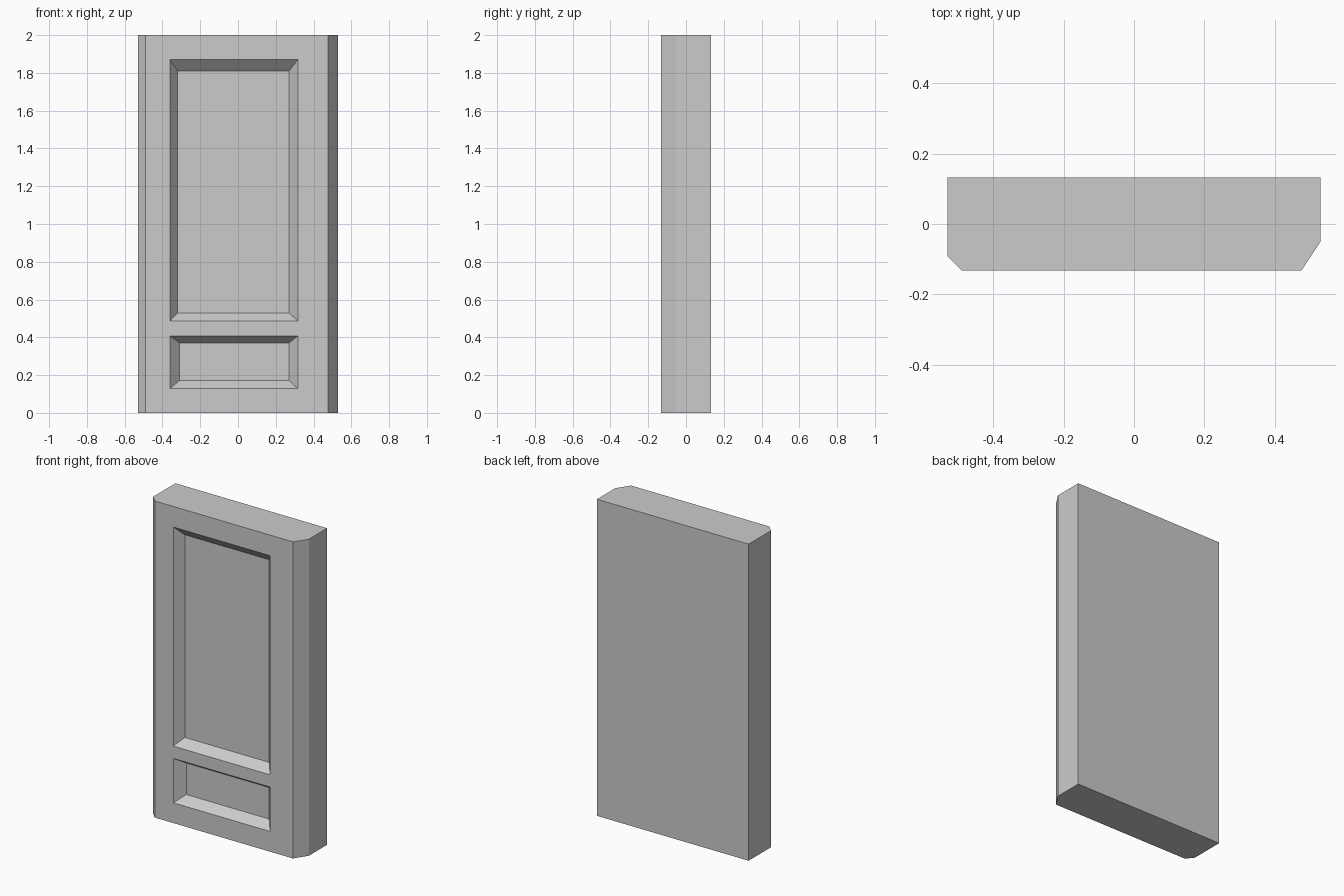
import bpy
import bmesh

FRONT, BACK, HEIGHT, DEPTH = -0.132, 0.132, 2.0, 0.057

cube = bpy.data.objects.get("Cube")
if cube:
    bpy.data.objects.remove(cube, do_unlink=True)

grey = bpy.data.materials.new("plain_grey")
grey.use_nodes = True
colour = (0.6, 0.6, 0.6, 1)
grey.diffuse_color = colour
grey.node_tree.nodes["Principled BSDF"].inputs["Base Color"].default_value = colour


def loft(name, rings):
    """Closed solid through a list of matching rings of points."""
    bm = bmesh.new()
    loops = [[bm.verts.new(p) for p in ring] for ring in rings]
    bm.faces.new(loops[0])
    bm.faces.new(loops[-1])
    for a, b in zip(loops, loops[1:]):
        for i in range(len(a)):
            j = (i + 1) % len(a)
            bm.faces.new((a[i], a[j], b[j], b[i]))
    bmesh.ops.recalc_face_normals(bm, faces=bm.faces)
    mesh = bpy.data.meshes.new(name)
    bm.to_mesh(mesh)
    bm.free()
    mesh.materials.append(grey)
    obj = bpy.data.objects.new(name, mesh)
    bpy.context.scene.collection.objects.link(obj)
    return obj


def rectangle(x0, x1, z0, z1, y):
    return [(x0, y, z0), (x1, y, z0), (x1, y, z1), (x0, y, z1)]


# Door slab with unequal chamfers on its front corners
outline = [(-0.53, BACK), (-0.53, -0.092), (-0.489, FRONT),
           (0.476, FRONT), (0.53, -0.05), (0.53, BACK)]
slab = loft("door_slab", [[(x, y, z) for x, y in outline] for z in (0, HEIGHT)])

# Recessed panels with sloping sides: outer and inner edges as x0, x1, z0, z1
panels = {
    "upper_panel": ((-0.36, 0.317, 0.486, 1.87), (-0.319, 0.27, 0.53, 1.81)),
    "lower_panel": ((-0.36, 0.317, 0.128, 0.408), (-0.309, 0.27, 0.172, 0.371)),
}
for name, (outer, inner) in panels.items():
    cutter = loft(name + "_cutter", [rectangle(*outer, FRONT - 0.1),
                                     rectangle(*outer, FRONT),
                                     rectangle(*inner, FRONT + DEPTH)])
    cutter.hide_render = True
    cut = slab.modifiers.new(name, "BOOLEAN")
    cut.operation = "DIFFERENCE"
    cut.solver = "EXACT"
    cut.object = cutter

# Apply the cuts and drop the cutters
bpy.context.view_layer.update()
result = slab.evaluated_get(bpy.context.evaluated_depsgraph_get())
carved = bpy.data.meshes.new_from_object(result)
slab.modifiers.clear()
slab.data = carved
for name in panels:
    bpy.data.objects.remove(bpy.data.objects[name + "_cutter"], do_unlink=True)
